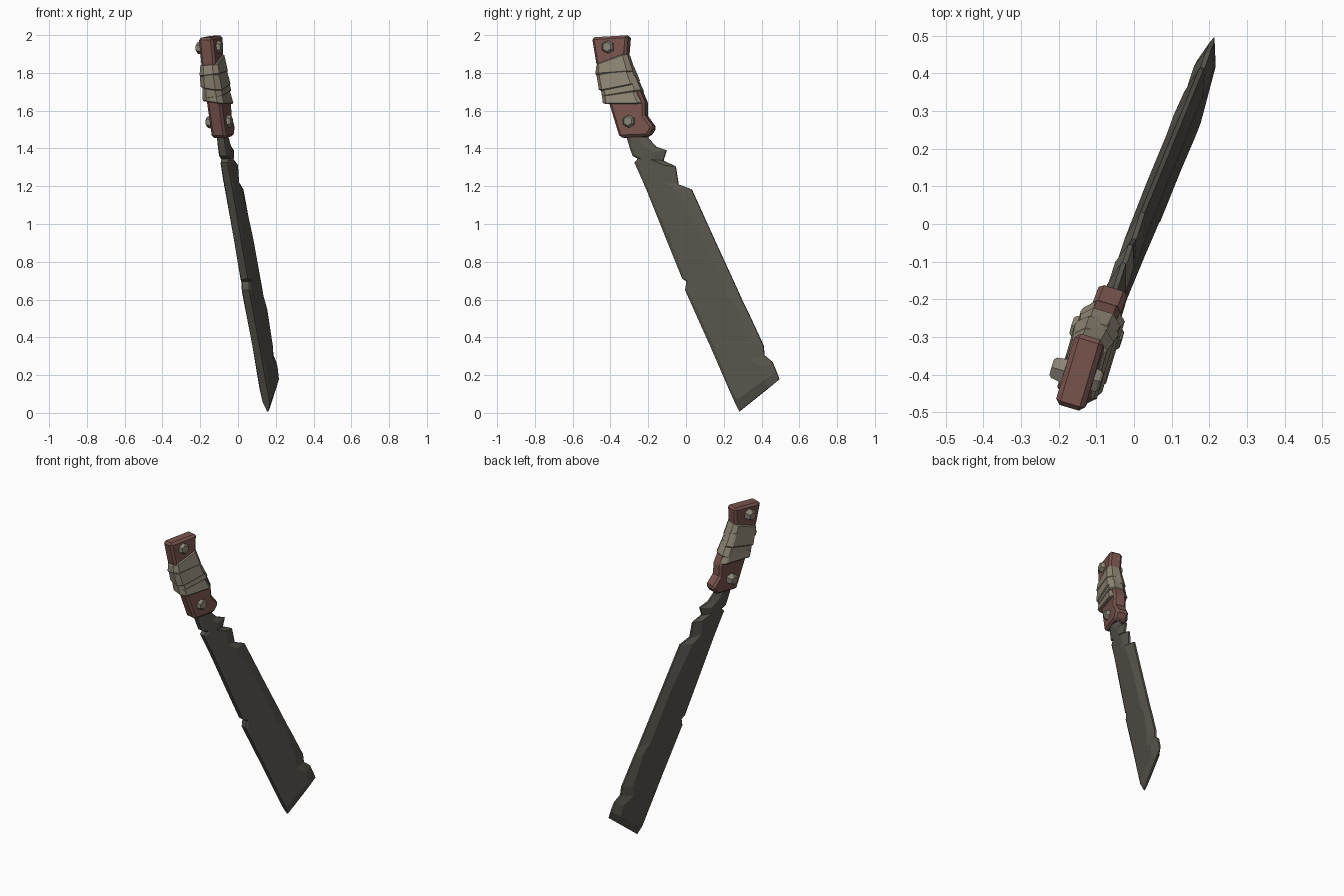
import bpy, bmesh, math
from mathutils import Vector

if "Cube" in bpy.data.objects:
    bpy.data.objects.remove(bpy.data.objects["Cube"])

N = Vector((1, -0.3, 0.05)).normalized()  # thickness direction of the tilted machete


def P(y, z, d=0.0):
    """Point at (y, z) on the machete's centre plane, shifted d along its thickness."""
    return Vector((0.073 + 0.3 * y - 0.05 * z, y, z)) + N * d


def material(name, col):
    m = bpy.data.materials.new(name)
    m.diffuse_color = (*col, 1)
    m.use_nodes = True
    m.node_tree.nodes["Principled BSDF"].inputs["Base Color"].default_value = m.diffuse_color
    return m


STEEL = material("dark_steel", (0.095, 0.087, 0.073))
WOOD = material("red_wood", (0.19, 0.088, 0.075))
CLOTH = material("cloth", (0.27, 0.235, 0.175))
RIVET = material("rivet_metal", (0.25, 0.225, 0.175))


def loft(name, rings, mat, bevel=0.0):
    """Closed rings joined into a capped solid."""
    bm = bmesh.new()
    vs = [[bm.verts.new(p) for p in r] for r in rings]
    n = len(rings[0])
    for a, b in zip(vs, vs[1:]):
        for i in range(n):
            j = (i + 1) % n
            bm.faces.new((a[i], a[j], b[j], b[i]))
    bm.faces.new(vs[0][::-1])
    bm.faces.new(vs[-1])
    bmesh.ops.recalc_face_normals(bm, faces=bm.faces)
    me = bpy.data.meshes.new(name)
    bm.to_mesh(me)
    bm.free()
    me.materials.append(mat)
    ob = bpy.data.objects.new(name, me)
    bpy.context.collection.objects.link(ob)
    if bevel:
        mod = ob.modifiers.new("bevel", "BEVEL")
        mod.width = bevel
        mod.segments = 1
        mod.limit_method = "ANGLE"
        mod.angle_limit = math.radians(50)
    return ob


# Blade: stations pairing the spine (y, z) with the chipped cutting edge (y, z)
stations = [
    (-.33, 1.52, -.22, 1.52), (-.31, 1.46, -.20, 1.455), (-.295, 1.41, -.16, 1.41),
    (-.278, 1.36, -.103, 1.39), (-.25, 1.345, -.12, 1.336), (-.268, 1.325, -.055, 1.305),
    (-.23, 1.24, -.04, 1.21), (-.20, 1.17, .03, 1.183), (-.10, .92, .15, .918),
    (-.015, .71, .272, .653), (.008, .695, .30, .59), (0, .65, .33, .53),
    (.13, .36, .41, .357), (.18, .245, .415, .305), (.23, .13, .457, .27),
    (.262, .058, .480, .215), (.283, .008, .495, .178)]
rings = []
for i, (sy, sz, ey, ez) in enumerate(stations):
    s, e = Vector((sy, sz)), Vector((ey, ez))
    u = (s - e).normalized()
    c = s - u * (0.016 + 0.006 * math.sin(i * 1.7))   # spine chamfer line
    b = e + u * min(0.065 + 0.014 * math.sin(i * 2.1), (s - e).length * 0.45)  # wavy grind line
    k = 0.2 if i == len(stations) - 1 else 1.0        # thin tip
    half = [(s, .019 * k), (c, .026 * k), (b, .026 * k), (e, .006 * k)]
    rings.append([P(*p, d) for p, d in half] + [P(*p, -d) for p, d in half[::-1]])
loft("blade", rings, STEEL)

# Wooden handle: outline extruded through the thickness, chamfered all round
outline = [(-.49, 1.987), (-.298, 1.998), (-.308, 1.88), (-.21, 1.645), (-.21, 1.575),
           (-.163, 1.51), (-.195, 1.462), (-.343, 1.456), (-.40, 1.643), (-.467, 1.85)]
loft("handle", [[P(y, z, d) for y, z in outline] for d in (-.04, .04)], WOOD, 0.013)

# Cloth wraps: slanted bands around the grip (left top, right top, right bottom, left bottom)
bands = [((-.468, 1.84), (-.305, 1.90), (-.272, 1.80), (-.472, 1.785)),
         ((-.468, 1.80), (-.285, 1.835), (-.25, 1.75), (-.452, 1.71)),
         ((-.448, 1.735), (-.265, 1.785), (-.228, 1.70), (-.436, 1.665)),
         ((-.438, 1.69), (-.245, 1.715), (-.212, 1.645), (-.432, 1.642))]


def band_ring(l, r, t, slope):
    l, r = Vector(l), Vector(r)
    ring = []
    for f, d in ((0, .5), (.12, 1), (.88, 1), (1, .5), (1, -.5), (.88, -1), (.12, -1), (0, -.5)):
        q = l.lerp(r, f)
        ring.append(P(q.x, q.y + slope * d, t * d))
    return ring


for i, (lt, rt, rb, lb) in enumerate(bands):
    slope = -0.012 if i % 2 else 0.004
    t = 0.053 + 0.004 * (i % 2)
    loft(f"wrap_{i + 1}", [band_ring(lt, rt, t - .005, slope), band_ring(lb, rb, t + .003, slope)],
         CLOTH, 0.006)

# Rivets: tapered hexagonal pins through the handle
for name, cy, cz in (("top_rivet", -.402, 1.935), ("lower_rivet", -.291, 1.542)):
    rings = []
    for d, r in ((-.077, .024), (-.07, .031), (-.04, .036), (.036, .036), (.054, .031), (.061, .024)):
        rings.append([P(cy + r * math.cos(a), cz + r * math.sin(a), d)
                      for a in (math.radians(60 * k + 30) for k in range(6))])
    loft(name, rings, RIVET)
